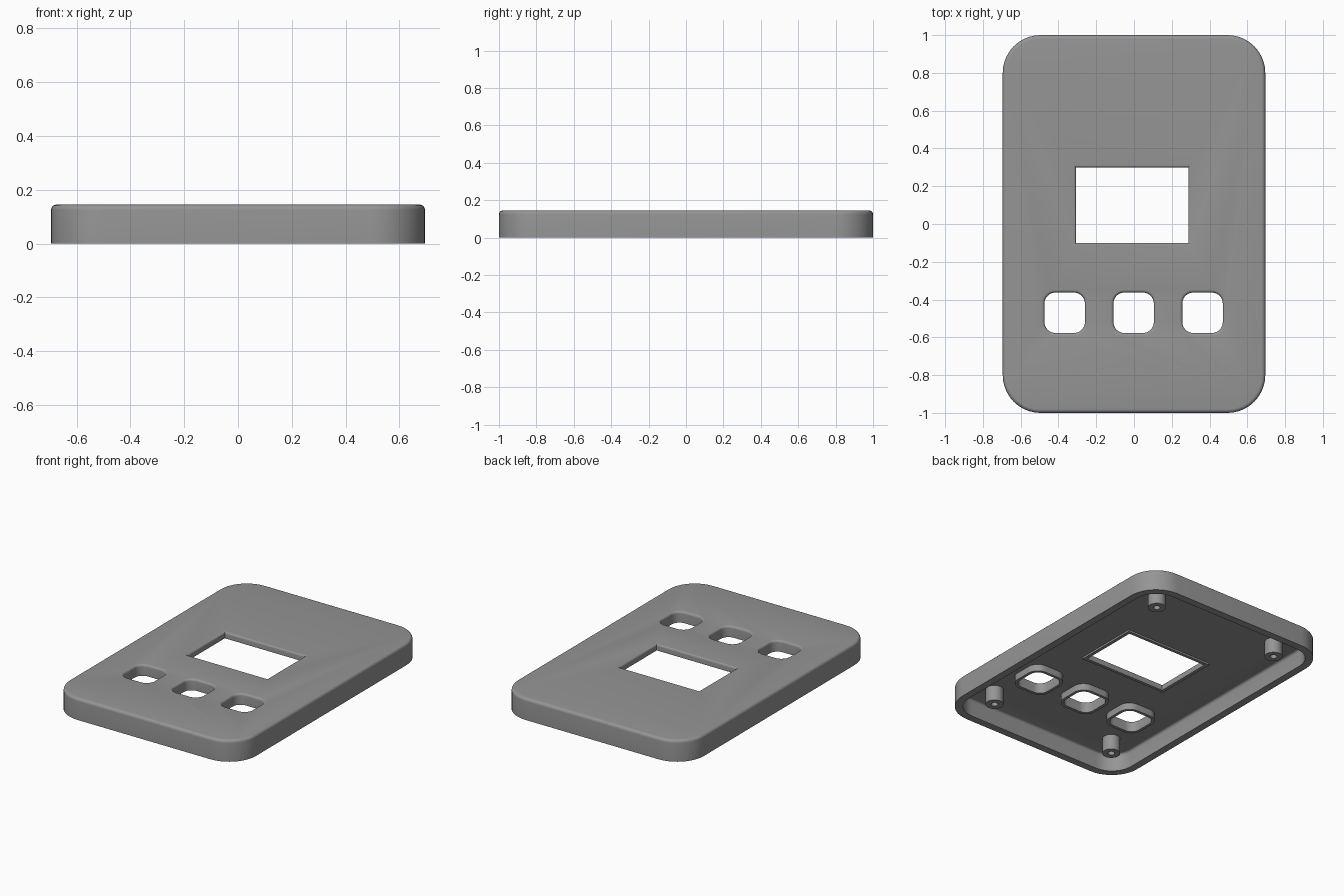
import bpy, bmesh, math

if "Cube" in bpy.data.objects:
    bpy.data.objects.remove(bpy.data.objects["Cube"])

grey = bpy.data.materials.new("mid grey")
grey.diffuse_color = (0.3, 0.3, 0.3, 1)
grey.use_nodes = True
grey.node_tree.nodes["Principled BSDF"].inputs["Base Color"].default_value = grey.diffuse_color

W, L, H = 0.695, 1.0, 0.145      # half width, half length, height
CEIL = 0.115                     # underside of the face plate


def outline(cx, cy, hx, hy, r, seg):
    """Rounded rectangle, counter-clockwise."""
    pts = []
    for k, (sx, sy) in enumerate([(1, 1), (-1, 1), (-1, -1), (1, -1)]):
        ox, oy = cx + sx * (hx - r), cy + sy * (hy - r)
        if r <= 0:
            pts.append((ox, oy))
            continue
        for i in range(seg + 1):
            a = math.pi / 2 * (k + i / seg)
            pts.append((ox + r * math.cos(a), oy + r * math.sin(a)))
    return pts


def loft(name, cx, cy, hx, hy, r, levels, seg=10):
    """Closed solid through (z, outward offset) levels."""
    bm = bmesh.new()
    rings = []
    for z, o in levels:
        pts = outline(cx, cy, hx + o, hy + o, r + o if r > 0 else 0, seg)
        rings.append([bm.verts.new((x, y, z)) for x, y in pts])
    n = len(rings[0])
    bm.faces.new(rings[0][::-1])
    bm.faces.new(rings[-1])
    for a, b in zip(rings, rings[1:]):
        for i in range(n):
            j = (i + 1) % n
            bm.faces.new((a[i], a[j], b[j], b[i]))
    bmesh.ops.remove_doubles(bm, verts=bm.verts, dist=1e-5)
    bmesh.ops.recalc_face_normals(bm, faces=bm.faces)
    me = bpy.data.meshes.new(name)
    bm.to_mesh(me)
    bm.free()
    me.materials.append(grey)
    ob = bpy.data.objects.new(name, me)
    bpy.context.collection.objects.link(ob)
    return ob


def combine(target, tool, operation):
    """Apply a boolean and discard the tool."""
    bpy.context.view_layer.objects.active = target
    m = target.modifiers.new("bool", 'BOOLEAN')
    m.operation, m.solver, m.object = operation, 'EXACT', tool
    bpy.ops.object.modifier_apply(modifier=m.name)
    bpy.data.objects.remove(tool, do_unlink=True)


def fillet(z_top, rad, sign, seg=5):
    """Quarter-round levels ending at z_top; sign -1 rounds in, +1 flares out."""
    out = []
    for i in range(seg + 1):
        a = math.pi / 2 * i / seg
        if sign < 0:
            out.append((z_top - rad + rad * math.sin(a), -rad * (1 - math.cos(a))))
        else:
            out.append((z_top - rad + rad * math.sin(a), rad * (1 - math.cos(a))))
    return out


# Outer body with a rounded top edge, hollowed from below
cover = loft("cover", 0, 0, W, L, 0.2, [(0, 0)] + fillet(H, 0.02, -1))
combine(cover, loft("cavity", 0, 0, W - 0.05, L - 0.05, 0.15,
                    [(-0.1, 0)] + fillet(CEIL, 0.015, -1, 3)), 'DIFFERENCE')

# Low frame behind the screen window, then the window with softened top edge
combine(cover, loft("window_frame", -0.01, 0.1, 0.32, 0.22, 0,
                    [(CEIL - 0.012, 0), (CEIL + 0.01, 0)]), 'UNION')
combine(cover, loft("window_cut", -0.01, 0.1, 0.298, 0.2, 0,
                    [(0, 0)] + fillet(H, 0.012, 1, 4) + [(H + 0.1, 0.012)]),
        'DIFFERENCE')

# Three button openings with collars underneath
for x in (-0.367, -0.002, 0.363):
    combine(cover, loft("button_collar", x, -0.47, 0.126, 0.126, 0.076,
                        [(CEIL - 0.045, 0), (CEIL + 0.01, 0)]), 'UNION')
    combine(cover, loft("button_cut", x, -0.47, 0.107, 0.107, 0.058,
                        [(0, 0)] + fillet(H, 0.015, 1) + [(H + 0.1, 0.015)]),
            'DIFFERENCE')

# Four screw posts with blind holes
for sx in (-1, 1):
    for sy in (-1, 1):
        x, y = sx * 0.465, sy * 0.77
        combine(cover, loft("screw_post", x, y, 0.055, 0.055, 0.055,
                            [(0.013, 0), (CEIL + 0.01, 0)], 8), 'UNION')
        combine(cover, loft("screw_hole", x, y, 0.021, 0.021, 0.021,
                            [(-0.05, 0), (0.1, 0)], 6), 'DIFFERENCE')

bpy.ops.object.select_all(action='DESELECT')
cover.select_set(True)
bpy.context.view_layer.objects.active = cover
bpy.ops.object.shade_smooth_by_angle(angle=math.radians(35))
